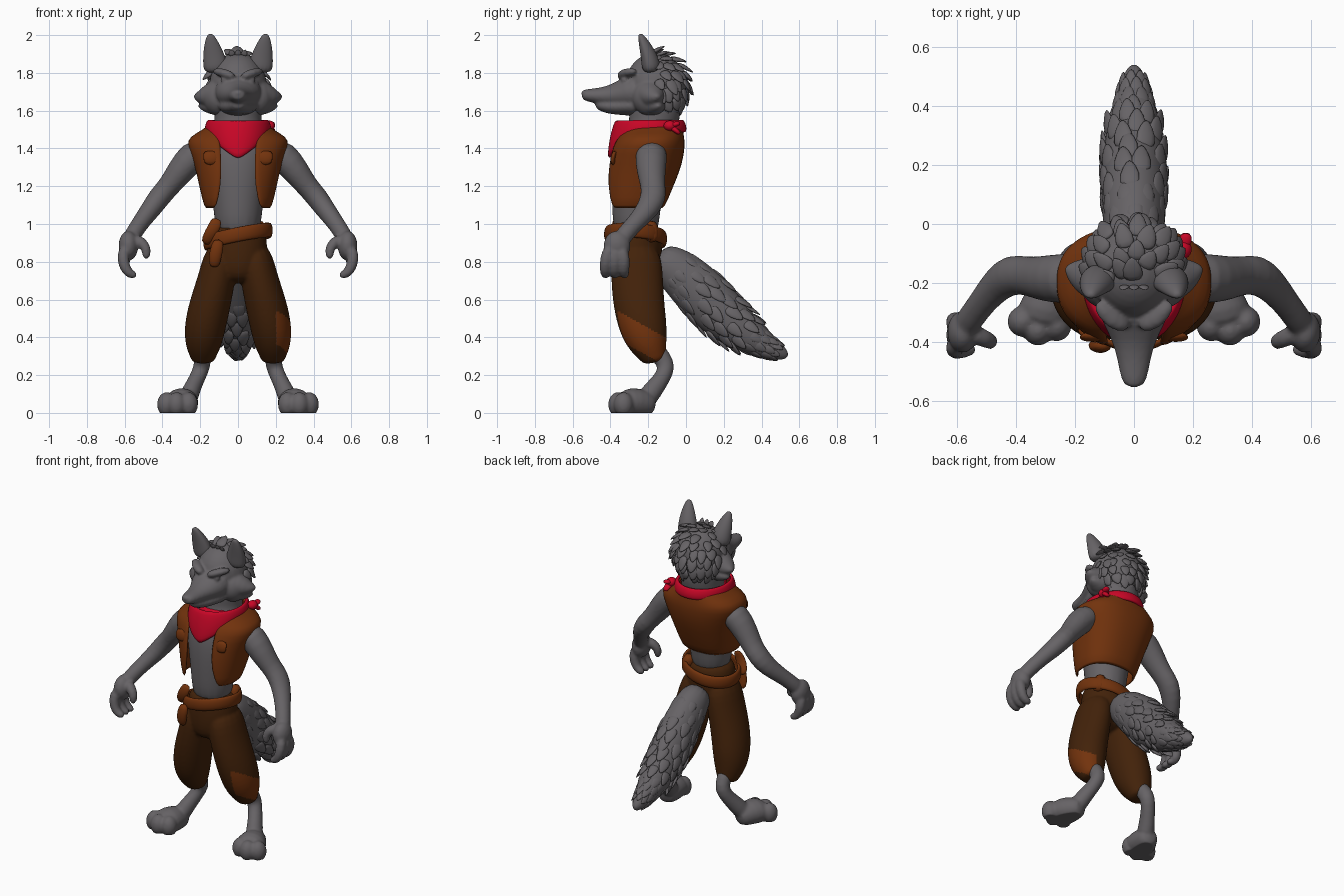
import bpy, bmesh, math, random
from mathutils import Vector, Matrix

random.seed(4)
cube = bpy.data.objects.get("Cube")
if cube:
    bpy.data.objects.remove(cube, do_unlink=True)


def material(name, rgb):
    m = bpy.data.materials.new(name)
    m.use_nodes = True
    m.diffuse_color = (*rgb, 1)
    bsdf = next(n for n in m.node_tree.nodes if n.type == 'BSDF_PRINCIPLED')
    bsdf.inputs["Base Color"].default_value = (*rgb, 1)
    bsdf.inputs["Roughness"].default_value = 0.8
    return m


FUR = material("grey fur", (0.133, 0.124, 0.132))
LEATHER = material("brown leather", (0.17, 0.033, 0.004))
CLOTH = material("dark brown cloth", (0.055, 0.016, 0.003))
RED = material("red scarf", (0.58, 0.002, 0.02))
X, Y = Vector((1, 0, 0)), Vector((0, 1, 0))


def tube(bm, pts, n=12, side=X, cup=0):
    """Loft ellipses (x, y, z, radius a, radius b) along a path."""
    cs = [Vector(p[:3]) for p in pts]
    rings = []
    for i, p in enumerate(pts):
        t = (cs[min(i + 1, len(cs) - 1)] - cs[max(i - 1, 0)]).normalized()
        a = (side - t * side.dot(t)).normalized()
        b = t.cross(a)
        ring = []
        for j in range(n):
            w = math.tau * j / n
            s = math.sin(w)
            if s < 0:
                s *= 1 - cup
            ring.append(bm.verts.new(cs[i] + a * p[3] * math.cos(w) + b * p[4] * s))
        rings.append(ring)
    for r, q in zip(rings, rings[1:]):
        for j in range(n):
            k = (j + 1) % n
            bm.faces.new((r[j], r[k], q[k], q[j]))
    bm.faces.new(rings[0][::-1])
    bm.faces.new(rings[-1])


def blob(bm, c, r):
    m = Matrix.Translation(c) @ Matrix.Diagonal((*r, 1))
    bmesh.ops.create_uvsphere(bm, u_segments=14, v_segments=9, radius=1, matrix=m)


def tuft(bm, p, d, n, length, w):
    """A flat pointed lock of fur lying along d on a surface with normal n."""
    pts = [(*(p + d * length * f + n * lift), w * s, w * s * 0.35)
           for f, s, lift in ((0, 0.8, -0.01), (0.5, 1, 0), (1, 0.15, 0.004))]
    tube(bm, pts, 6, d.cross(n))


def make(name, bm, mat, mirror=False, sub=2, voxel=0, smooth=0, solid=0):
    if not solid:
        bmesh.ops.recalc_face_normals(bm, faces=bm.faces)
    me = bpy.data.meshes.new(name)
    bm.to_mesh(me)
    bm.free()
    me.materials.append(mat)
    ob = bpy.data.objects.new(name, me)
    bpy.context.collection.objects.link(ob)
    if mirror:
        ob.modifiers.new("Mirror", 'MIRROR').use_mirror_merge = False
    if solid:
        s = ob.modifiers.new("Solidify", 'SOLIDIFY')
        s.thickness, s.offset = solid, 0
    if sub:
        ob.modifiers.new("Subdivision", 'SUBSURF').levels = sub
    if voxel:
        r = ob.modifiers.new("Remesh", 'REMESH')
        r.mode, r.voxel_size = 'VOXEL', voxel
    if smooth:
        s = ob.modifiers.new("Smooth", 'SMOOTH')
        s.factor, s.iterations = 0.5, smooth
    # Bake the modifiers so faces can be coloured by rule
    deps = bpy.context.evaluated_depsgraph_get()
    baked = bpy.data.meshes.new_from_object(ob.evaluated_get(deps))
    ob.modifiers.clear()
    ob.data = baked
    if not baked.materials:
        baked.materials.append(mat)
    for f in baked.polygons:
        f.use_smooth = True
    return ob


def sheet(name, f, nu, nv, closed, mat, solid):
    """Cloth surface from f(u, v), u around and v upward, both 0 to 1."""
    bm = bmesh.new()
    cols = [[bm.verts.new(f(i / nu, j / nv)) for j in range(nv + 1)]
            for i in range(nu if closed else nu + 1)]
    for i in range(nu):
        a, b = cols[i], cols[(i + 1) % len(cols)]
        for j in range(nv):
            bm.faces.new((a[j], b[j], b[j + 1], a[j + 1]))
    return make(name, bm, mat, sub=1, solid=solid)


# Torso and neck
bm = bmesh.new()
tube(bm, [(0, -.265, .9, .12, .12), (0, -.265, 1.1, .13, .13), (0, -.25, 1.25, .165, .15),
          (0, -.215, 1.38, .195, .17), (0, -.19, 1.46, .16, .13),
          (0, -.175, 1.52, .125, .13), (0, -.165, 1.58, .13, .14), (0, -.165, 1.68, .13, .14)], 16)
make("torso", bm, FUR)

# Head: skull, muzzle, jaw, cheeks and brows fused together
SC, SR = Vector((0, -.16, 1.735)), Vector((.16, .17, .175))
bm = bmesh.new()
blob(bm, SC, SR)
tube(bm, [(0, -.22, 1.71, .15, .13), (0, -.32, 1.69, .12, .09), (0, -.39, 1.68, .078, .06),
          (0, -.46, 1.678, .058, .044), (0, -.53, 1.682, .046, .034), (0, -.552, 1.686, .028, .022)])
tube(bm, [(0, -.22, 1.63, .13, .07), (0, -.33, 1.625, .1, .05),
          (0, -.42, 1.618, .06, .038), (0, -.485, 1.64, .036, .026)])
blob(bm, (0, -.535, 1.692), (.028, .02, .02))
for s in (-1, 1):
    blob(bm, (s * .1, -.19, 1.67), (.09, .1, .1))
    tube(bm, [(s * .06, -.2, 1.69, .1, .1), (s * .15, -.18, 1.68, .08, .075),
              (s * .205, -.16, 1.67, .045, .035), (s * .235, -.145, 1.675, .008, .008)], side=Y)
    tube(bm, [(s * .08, -.18, 1.63, .08, .07), (s * .16, -.16, 1.625, .06, .045),
              (s * .215, -.14, 1.625, .008, .008)], side=Y)
    tube(bm, [(s * .015, -.35, 1.775, .022, .02), (s * .07, -.33, 1.8, .038, .026),
              (s * .13, -.26, 1.81, .025, .02)], side=Y)
    blob(bm, (s * .065, -.325, 1.762), (.028, .02, .02))
make("head", bm, FUR, sub=1, voxel=.008, smooth=4)

# Ears, flattened at the front
bm = bmesh.new()
tube(bm, [(.115, -.19, 1.8, .068, .065), (.125, -.2, 1.87, .063, .058),
          (.138, -.222, 1.94, .045, .04), (.146, -.24, 1.99, .024, .022),
          (.148, -.245, 2.006, .01, .01)], 16, cup=.35)
make("ears", bm, FUR, mirror=True)

# Fur locks over the crown and back of the head
bm = bmesh.new()
for row in range(9):
    lat = 1.35 - row * .29
    count = max(5, round(17 * math.cos(lat)))
    for k in range(count):
        ang = math.tau * (k + random.random() * .6) / count
        n = Vector((math.cos(lat) * math.sin(ang), math.cos(lat) * math.cos(ang), math.sin(lat)))
        if n.y < (-.45 if lat > 1 else -.1):
            continue
        p = SC + Vector([a * b for a, b in zip(n, SR)])
        d = Vector((n.x * .3, .4, -.7))
        d = (d - n * d.dot(n)).normalized() + n * .14
        tuft(bm, p, d.normalized(), n, random.uniform(.07, .1), random.uniform(.036, .05))
for x in (-.03, 0, .03):
    tuft(bm, Vector((x, -.2, 1.89)), Vector((x * 5, -.5, .6)).normalized(), Y, .045, .024)
make("head_fur", bm, FUR, sub=1)

# Arms with curled hands
bm = bmesh.new()
tube(bm, [(.17, -.18, 1.39, .08, .07), (.24, -.185, 1.365, .09, .088), (.31, -.185, 1.275, .08, .075),
          (.365, -.175, 1.2, .066, .06), (.415, -.17, 1.145, .074, .062), (.46, -.2, 1.08, .064, .056),
          (.51, -.26, 1.015, .05, .048), (.55, -.315, .955, .048, .046), (.575, -.35, .91, .052, .048)], side=Y)
blob(bm, (.58, -.365, .885), (.055, .075, .08))
for y in (-.425, -.375, -.325):
    tube(bm, [(.6, y * .6 - .15, .88, .033, .033), (.612, y, .815, .034, .034),
              (.595, y - .005, .755, .031, .031), (.56, y, .728, .026, .026),
              (.535, y, .73, .016, .016)], 10, side=Y)
tube(bm, [(.56, -.36, .92, .036, .036), (.505, -.39, .905, .032, .032),
          (.48, -.4, .86, .029, .029), (.488, -.4, .81, .018, .018)], 10, side=Y)
make("arms", bm, FUR, mirror=True, sub=1, voxel=.009, smooth=4)

# Lower legs and toed feet
bm = bmesh.new()
tube(bm, [(.185, -.18, .36, .05, .05), (.185, -.125, .29, .046, .052), (.192, -.1, .24, .046, .05),
          (.215, -.125, .185, .043, .045), (.25, -.18, .115, .048, .055), (.27, -.22, .06, .06, .06)])
tube(bm, [(.262, -.16, .04, .05, .05), (.28, -.22, .05, .075, .075), (.3, -.29, .058, .098, .085),
          (.315, -.35, .045, .095, .065)])
for x, y in ((.262, -.345), (.325, -.36), (.378, -.33)):
    blob(bm, (x, y, .045), (.053, .055, .066))
feet = make("legs_and_feet", bm, FUR, mirror=True, sub=1, voxel=.009, smooth=4)
for v in feet.data.vertices:
    v.co.z = max(v.co.z, 0)

# Baggy trousers with a leather knee patch on the left leg
bm = bmesh.new()
tube(bm, [(0, -.265, 1.0, .135, .125), (0, -.265, .93, .155, .138),
          (0, -.265, .8, .165, .145), (0, -.26, .68, .12, .12)], 16)
for s in (-1, 1):
    tube(bm, [(s * .075, -.265, .9, .09, .13), (s * .11, -.26, .72, .1, .142),
              (s * .15, -.25, .57, .112, .138), (s * .178, -.225, .44, .112, .13),
              (s * .185, -.195, .35, .095, .1), (s * .185, -.17, .295, .068, .07),
              (s * .185, -.165, .265, .058, .06)], 16)
trousers = make("trousers", bm, CLOTH, sub=2, voxel=.009, smooth=4)
trousers.data.materials.append(LEATHER)
for f in trousers.data.polygons:
    c = f.center
    if c.x > .2 and abs(c.z - .375 + .55 * (c.y + .2)) < .075:
        f.material_index = 1

# Open waistcoat: height, centre y, half width, half depth, half front opening
VEST = [(1.08, -.272, .168, .145, .125), (1.2, -.25, .195, .172, .09), (1.32, -.22, .22, .192, .085),
        (1.42, -.2, .262, .185, .09), (1.455, -.19, .25, .17, .095), (1.49, -.18, .18, .155, .1),
        (1.53, -.175, .135, .14, .1)]


def vest(u, v):
    z, yc, rx, ry, gap = VEST[round(v * (len(VEST) - 1))]
    g = math.asin(gap / rx) * .85
    a = g + u * (math.tau - 2 * g)
    s, c = math.sin(a), math.cos(a)
    q = lambda k: math.copysign(abs(k) ** .85, k)
    return (rx * q(s), yc - ry * q(c), z)


sheet("waistcoat", vest, 28, len(VEST) - 1, False, LEATHER, .022)
bm = bmesh.new()
tube(bm, [(.14, -.372, 1.39, .045, .014), (.142, -.39, 1.35, .045, .014),
          (.142, -.385, 1.31, .035, .012)])
make("pocket_flaps", bm, LEATHER, mirror=True, sub=1)


# Scarf with a pointed front and a knot on the left
def scarf(u, v):
    a = (u - .5) * math.tau
    front = max(0, 1 - abs(a) / 1.2)
    drop = (.065 + .145 * front) * (1 - v)
    flare = 1 + (1 - v) * (.08 + .16 * front) + .05 * math.sin(v * math.pi)
    return (.152 * flare * math.sin(a), -.195 - .172 * flare * math.cos(a), 1.55 - drop)


sheet("scarf", scarf, 32, 4, True, RED, .02)
bm = bmesh.new()
tube(bm, [(0, -.19, 1.545, .14, .155), (0, -.19, 1.5, .15, .16)], 16)
blob(bm, (.165, -.085, 1.52), (.032, .035, .028))
for z in (1.475, 1.535):
    tube(bm, [(.16, -.09, 1.52, .014, .014), (.178, -.055, z * .5 + .76, .026, .016),
              (.175, -.03, z, .016, .01)])
make("scarf_knot", bm, RED, sub=1)


# Slanted belt, its loose ends, pouch and a leather waistband piece
def belt(u, v):
    a = u * math.tau
    x, c = .168 * math.sin(a), math.cos(a)
    bulge = .01 * math.sin(v * math.pi)
    return (x * (1 + bulge * 5), -.267 - (.15 + bulge) * c, .893 + .2 * x + .08 * v + .012 * c)


sheet("belt", belt, 28, 3, True, LEATHER, .02)
bm = bmesh.new()
tube(bm, [(-.175, -.345, .89, .03, .018), (-.145, -.38, .95, .035, .018),
          (-.118, -.38, 1.0, .034, .015), (-.112, -.37, 1.03, .024, .01)])
tube(bm, [(-.1, -.41, .92, .03, .018), (-.115, -.42, .86, .036, .022),
          (-.125, -.41, .8, .034, .02), (-.125, -.4, .77, .02, .012)])
tube(bm, [(.1, -.19, 1.02, .035, .035), (.115, -.185, .96, .04, .045), (.125, -.185, .9, .025, .04)])
make("belt_ends_and_pouch", bm, LEATHER, sub=1)

# Bushy tail covered in overlapping locks
TAIL = [(0, -.16, .83, .08, .085), (0, -.06, .77, .1, .12), (0, .06, .655, .113, .145),
        (0, .18, .53, .113, .14), (0, .3, .43, .1, .11), (0, .41, .36, .072, .075),
        (0, .49, .322, .045, .048), (0, .54, .3, .014, .018)]
bm = bmesh.new()
tube(bm, TAIL, 16)
make("tail", bm, FUR)
bm = bmesh.new()
for row in range(12):
    f = 1 + row * .4
    i = int(f)
    c0, c1 = Vector(TAIL[i]), Vector(TAIL[i + 1])
    c = c0.lerp(c1, f - i)
    t = Vector((c1 - c0)[:3]).normalized()
    b = t.cross(X)
    for k in range(8):
        a = math.tau * (k + row % 2 * .5 + random.uniform(-.25, .25)) / 8
        n = X * math.cos(a) + b * math.sin(a)
        p = Vector(c[:3]) + (X * c[3] * math.cos(a) + b * c[4] * math.sin(a)) * .94
        size = .3 + c[4] * 5
        taper = -.3 if c[4] < .115 else 0
        tuft(bm, p, (t + n * (.04 + taper)).normalized(), n, .12 * size, .046 * size)
make("tail_fur", bm, FUR, sub=1)
